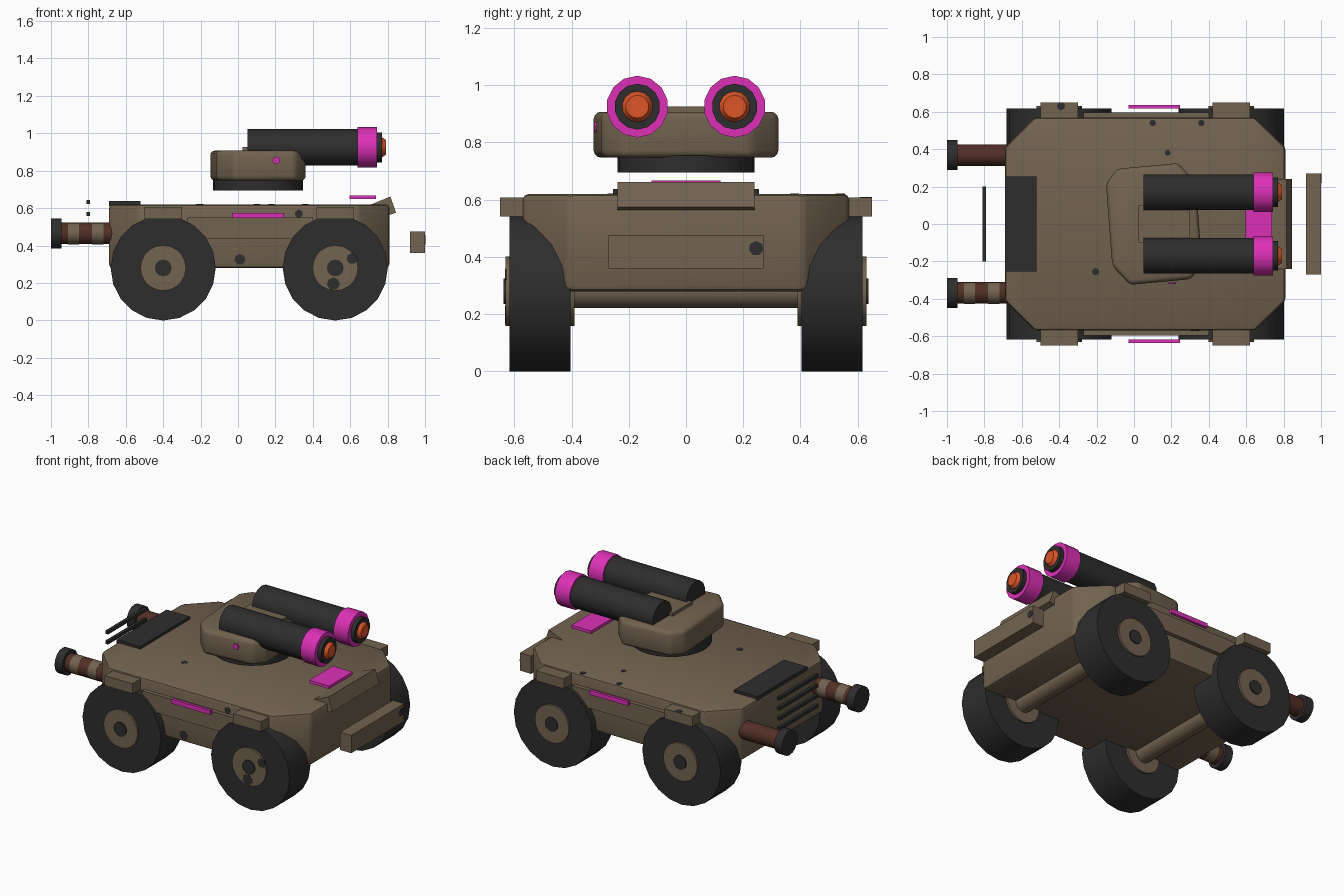
import bpy, math
from mathutils import Vector

cube = bpy.data.objects.get("Cube")
if cube:
    bpy.data.objects.remove(cube, do_unlink=True)


def material(name, rgb):
    m = bpy.data.materials.new(name)
    m.use_nodes = True
    m.diffuse_color = (*rgb, 1)
    m.node_tree.nodes["Principled BSDF"].inputs["Base Color"].default_value = (*rgb, 1)
    return m


TAN = material("khaki", (0.17, 0.125, 0.08))
DARK = material("charcoal", (0.027, 0.027, 0.027))
PINK = material("magenta", (0.72, 0.03, 0.47))
ORANGE = material("orange", (0.72, 0.09, 0.02))
RUST = material("rust brown", (0.085, 0.028, 0.02))


def finish(obj, name, mat, bevel=0, segments=2, smooth=True):
    obj.name = name
    obj.data.materials.append(mat)
    bpy.context.view_layer.objects.active = obj
    for o in bpy.context.selected_objects:
        o.select_set(False)
    obj.select_set(True)
    if bevel:
        mod = obj.modifiers.new("bevel", 'BEVEL')
        mod.width, mod.segments, mod.limit_method = bevel, segments, 'ANGLE'
        bpy.ops.object.modifier_apply(modifier=mod.name)
    if smooth:
        bpy.ops.object.shade_smooth_by_angle(angle=math.radians(35))
    return obj


def box(name, mat, x, y, z, bevel=0):
    """Box given by its (min, max) on each axis."""
    bpy.ops.mesh.primitive_cube_add(size=1)
    o = bpy.context.object
    for v in o.data.vertices:
        v.co = [lo + (hi - lo) * (c + 0.5) for c, (lo, hi) in zip(v.co, (x, y, z))]
    return finish(o, name, mat, bevel, smooth=bool(bevel))


def rod(name, mat, start, end, radius, sides=16, bevel=0, tip=None):
    """Cylinder (or cone with a tip radius) between two points."""
    a, b = Vector(start), Vector(end)
    bpy.ops.mesh.primitive_cone_add(vertices=sides, radius1=radius,
                                    radius2=radius if tip is None else tip,
                                    depth=(b - a).length, location=(a + b) / 2)
    o = bpy.context.object
    o.rotation_euler = (b - a).to_track_quat('Z', 'Y').to_euler()
    return finish(o, name, mat, bevel)


def prism(name, mat, outline, low, high, axis='z', bevel=0, segments=2):
    """Extrude an outline along z, or an x-z outline along y."""
    def put(p, t):
        return (p[0], p[1], t) if axis == 'z' else (p[0], t, p[1])
    n = len(outline)
    verts = [put(p, t) for t in (low, high) for p in outline]
    faces = [range(n), range(n, 2 * n)]
    faces += [(i, (i + 1) % n, n + (i + 1) % n, n + i) for i in range(n)]
    mesh = bpy.data.meshes.new(name)
    mesh.from_pydata(verts, [], [tuple(f) for f in faces])
    o = bpy.data.objects.new(name, mesh)
    bpy.context.collection.objects.link(o)
    bpy.context.view_layer.objects.active = o
    o.select_set(True)
    bpy.ops.object.mode_set(mode='EDIT')
    bpy.ops.mesh.select_all(action='SELECT')
    bpy.ops.mesh.normals_make_consistent(inside=False)
    bpy.ops.object.mode_set(mode='OBJECT')
    return finish(o, name, mat, bevel, segments)


# Hull with cut corners
half = [(0.81, 0.41), (0.645, 0.57), (-0.53, 0.57), (-0.69, 0.41)]
hull_outline = half + [(x, -y) for x, y in reversed(half)]
prism("hull", TAN, hull_outline, 0.28, 0.62, bevel=0.02)

# Hull fittings
prism("front_visor", TAN, [(0.64, 0.59), (0.815, 0.662), (0.845, 0.575), (0.7, 0.53)],
      -0.24, 0.24, axis='y')
box("front_bumper", TAN, (0.92, 1.0), (-0.27, 0.27), (0.36, 0.475))
box("nose_plate", PINK, (0.595, 0.737), (-0.12, 0.12), (0.648, 0.667))
box("engine_cover", DARK, (-0.69, -0.522), (-0.255, 0.255), (0.61, 0.637))
for i in range(4):
    z = 0.633 - 0.065 * i
    box(f"rear_grille_bar_{i + 1}", DARK, (-0.81, -0.79), (-0.2, 0.2), (z - 0.01, z + 0.01))

# Running gear
for end, x in (("front", 0.52), ("rear", -0.4)):
    rod(end + "_axle", TAN, (x, -0.42, 0.28), (x, 0.42, 0.28), 0.058)
    for side, s in (("left", 1), ("right", -1)):
        name = f"{end}_{side}"
        rod(name + "_tyre", DARK, (x, s * 0.403, 0.28), (x, s * 0.617, 0.28), 0.281, 20)
        rod(name + "_hub", TAN, (x, s * 0.39, 0.28), (x, s * 0.63, 0.28), 0.122, 20)
        rod(name + "_hub_cap", DARK, (x, s * 0.6, 0.28), (x, s * 0.637, 0.28), 0.045, 12)
        ys = sorted((s * 0.555, s * 0.65))
        box(name + "_fender", TAN, (x - 0.1, x + 0.1), ys, (0.542, 0.607))

# Side skirts, light strips and exhausts
for side, s in (("left", 1), ("right", -1)):
    box(side + "_skirt", TAN, (-0.27, 0.4), sorted((s * 0.56, s * 0.597)), (0.435, 0.55))
    box(side + "_strip", PINK, (-0.03, 0.245), sorted((s * 0.618, s * 0.636)), (0.546, 0.574))
    y = s * 0.368
    rod(side + "_exhaust", RUST, (-0.66, y, 0.465), (-0.96, y, 0.465), 0.058)
    rod(side + "_exhaust_cap", DARK, (-0.945, y, 0.465), (-1.0, y, 0.465), 0.08)

# Turret, slightly turned
quarter = [(-0.257, 0.215), (-0.197, 0.295), (0.128, 0.325), (0.223, 0.225)]
turret_outline = [(0.107 + s * x, s * y) for s in (1, -1) for x, y in quarter]
rod("turret_ring", DARK, (0.107, 0, 0.695), (0.107, 0, 0.755), 0.24, 24)
prism("turret", TAN, turret_outline, 0.747, 0.907, bevel=0.025, segments=3)
box("turret_hatch", TAN, (0.025, 0.3), (-0.1, 0.1), (0.9, 0.926))

# Twin launchers
for side, s in (("left", 1), ("right", -1)):
    y = s * 0.17
    stages = (("tube", DARK, 0.05, 0.65, 0.098, None), ("collar", PINK, 0.64, 0.744, 0.108, None),
              ("muzzle", DARK, 0.74, 0.77, 0.08, None), ("warhead", ORANGE, 0.765, 0.79, 0.057, 0.04))
    for part, mat, x0, x1, r, tip in stages:
        rod(f"{side}_launcher_{part}", mat, (x0, y, 0.925), (x1, y, 0.925), r, 14, tip=tip)

# Paint chips: centre, facing direction, radius
chips = [((0.18, 0.38, 0.62), 'z', 0.016), ((-0.205, -0.255, 0.62), 'z', 0.02),
         ((0.1, 0.54, 0.62), 'z', 0.018), ((0.36, 0.54, 0.62), 'z', 0.018),
         ((-0.39, 0.63, 0.607), 'z', 0.022), ((0.01, -0.57, 0.325), 'y', 0.03),
         ((0.325, -0.57, 0.57), 'y', 0.022), ((0.51, -0.63, 0.195), 'y', 0.035),
         ((0.61, -0.63, 0.33), 'y', 0.03), ((1.0, 0.245, 0.43), 'x', 0.026)]
for i, (c, axis, r) in enumerate(chips):
    step = Vector([float(axis == a) for a in "xyz"]) * 0.002
    rod(f"paint_chip_{i + 1}", DARK, Vector(c) - step, Vector(c) + step, r, 7)
rod("turret_marking", PINK, (0.205, -0.32, 0.855), (0.205, -0.312, 0.855), 0.02, 8)

# Bare metal patches on the right exhaust
for i, x in enumerate((-0.72, -0.85)):
    rod(f"exhaust_patch_{i + 1}", TAN, (x, -0.368, 0.465), (x - 0.06, -0.368, 0.465), 0.0585)
